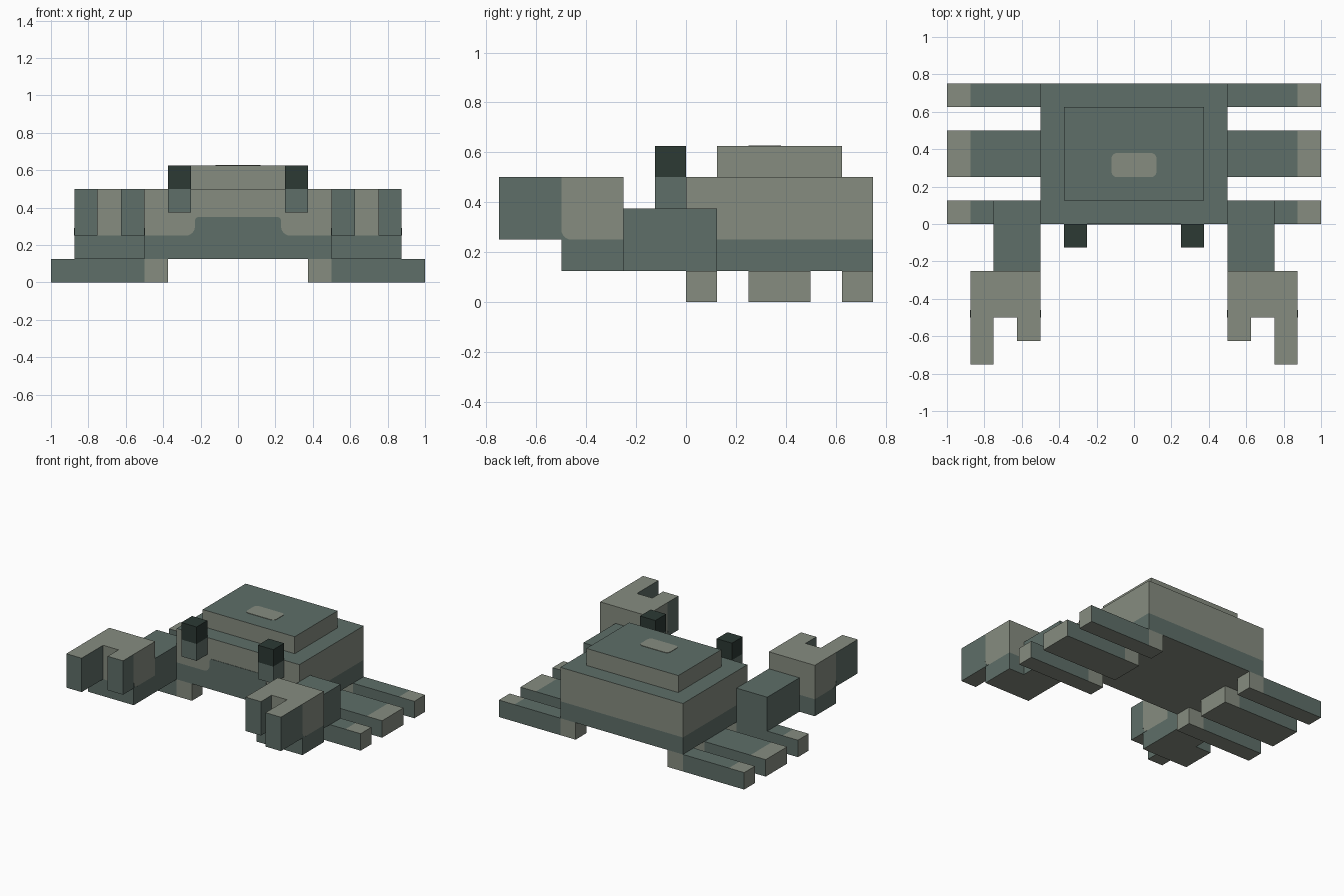
import bpy
import bmesh
from math import cos, sin, pi
from mathutils import Vector

cube = bpy.data.objects.get("Cube")
if cube:
    bpy.data.objects.remove(cube, do_unlink=True)


def material(name, rgb):
    m = bpy.data.materials.new(name)
    m.use_nodes = True
    m.diffuse_color = (*rgb, 1)
    m.node_tree.nodes["Principled BSDF"].inputs["Base Color"].default_value = (*rgb, 1)
    return m


MATERIALS = [
    material("slate_green", (0.112, 0.156, 0.138)),
    material("pale_stone", (0.238, 0.262, 0.216)),
    material("dark_green", (0.025, 0.041, 0.034)),
]
GREEN, STONE, DARK = range(3)

# Profile planes: (u, v) lie in the plane, w is the extrusion
TOP = lambda u, v, w: Vector((u, v, w))
FRONT = lambda u, v, w: Vector((u, w, v))
SIDE = lambda u, v, w: Vector((w, u, v))


def prism(name, profile, low, high, rule, plane=TOP, cuts=(), side=1):
    """Extrude a profile, cut it at (axis, position) and colour faces by rule."""
    bm = bmesh.new()
    base = bm.faces.new([bm.verts.new(plane(u, v, low)) for u, v in profile])
    grown = bmesh.ops.extrude_face_region(bm, geom=[base], use_keep_orig=True)
    moved = [g for g in grown["geom"] if isinstance(g, bmesh.types.BMVert)]
    bmesh.ops.translate(bm, verts=moved, vec=plane(0, 0, high - low))
    for axis, position in cuts:
        normal = Vector((0, 0, 0))
        normal[axis] = 1
        bmesh.ops.bisect_plane(bm, geom=bm.verts[:] + bm.edges[:] + bm.faces[:],
                               plane_co=normal * position, plane_no=normal)
    bmesh.ops.recalc_face_normals(bm, faces=bm.faces)
    for f in bm.faces:
        f.material_index = rule(f.calc_center_median(), f.normal)
    if side < 0:
        for v in bm.verts:
            v.co.x = -v.co.x
        bmesh.ops.reverse_faces(bm, faces=bm.faces)
    mesh = bpy.data.meshes.new(name)
    bm.to_mesh(mesh)
    bm.free()
    for m in MATERIALS:
        mesh.materials.append(m)
    obj = bpy.data.objects.new(name, mesh)
    bpy.context.collection.objects.link(obj)
    return obj


def rect(u0, u1, v0, v1):
    return [(u0, v0), (u1, v0), (u1, v1), (u0, v1)]


def arc(u, v, r, start):
    angles = [start + i * pi / 12 for i in range(7)]
    return [(u + r * cos(a), v + r * sin(a)) for a in angles]


def fillet(u, v, r):
    """Concave corner filler whose square corner is at (u, v)."""
    return [(u, v)] + arc(u + r, v + r, r, pi)


plain = lambda colour: lambda c, n: colour


def body_rule(c, n):
    if n.z > 0.5:
        return GREEN
    return STONE if n.z < -0.5 or c.z > 0.25 else GREEN


def shell_rule(c, n):
    return GREEN if n.z > 0.5 else STONE


def leg_rule(c, n):
    if abs(n.x) > 0.5 or n.z < -0.5 or c.x < 0.5:
        return STONE
    return STONE if n.z > 0.5 and c.x > 0.875 else GREEN


def under_rule(c, n):
    return STONE if n.z < -0.5 else GREEN


def claw_rule(c, n):
    return GREEN if abs(n.z) < 0.5 and c.y < -0.51 else STONE


def eye_rule(c, n):
    return DARK if c.z > 0.5 else GREEN


# Body and raised shell
prism("body", rect(-0.5, 0.5, 0, 0.75), 0.125, 0.5, body_rule, cuts=[(2, 0.25)])
prism("upper_shell", rect(-0.375, 0.375, 0.125, 0.625), 0.5, 0.625, shell_rule)

# Rounded spot on the shell and the raised face patch on the front
spot = (arc(0.09, 0.35, 0.03, 0) + arc(-0.09, 0.35, 0.03, pi / 2)
        + arc(-0.09, 0.28, 0.03, pi) + arc(0.09, 0.28, 0.03, 1.5 * pi))
prism("shell_spot", spot, 0.624, 0.628, plain(STONE))
patch = [(-0.23, 0.25), (0.23, 0.25)] + arc(0.21, 0.33, 0.02, 0) + arc(-0.21, 0.33, 0.02, pi / 2)
prism("face_patch", patch, -0.003, 0.001, plain(GREEN), FRONT)

for side, label in ((1, "left"), (-1, "right")):
    prism(label + "_face_patch_corner", fillet(0.23, 0.25, 0.05), -0.003, 0.001,
          plain(GREEN), FRONT, side=side)

    # Three flat legs
    for part, y0, y1 in (("front", 0, 0.125), ("middle", 0.25, 0.5), ("back", 0.625, 0.75)):
        prism(f"{label}_{part}_leg", rect(0.375, 1, y0, y1), 0, 0.125, leg_rule,
              cuts=[(0, 0.5), (0, 0.875)], side=side)

    # Arm and claw with a long outer and a short inner finger
    prism(label + "_arm", rect(0.5, 0.75, -0.25, 0.125), 0.125, 0.375, under_rule, side=side)
    prism(label + "_claw_base", rect(0.5, 0.875, -0.5, -0.25), 0.125, 0.25, under_rule, side=side)
    fingers = [(0.5, -0.25), (0.5, -0.625), (0.625, -0.625), (0.625, -0.5),
               (0.75, -0.5), (0.75, -0.75), (0.875, -0.75), (0.875, -0.25)]
    prism(label + "_claw", fingers, 0.25, 0.5, claw_rule, cuts=[(1, -0.5)], side=side)
    for part, x in (("inner", 0.5), ("outer", 0.875)):
        prism(f"{label}_claw_{part}_corner", fillet(-0.5, 0.25, 0.04), x - 0.002, x + 0.002,
              plain(GREEN), SIDE, side=side)

    # Eye stalk with a dark tip
    prism(label + "_eye", rect(0.25, 0.375, -0.125, 0), 0.375, 0.625, eye_rule,
          cuts=[(2, 0.5)], side=side)
